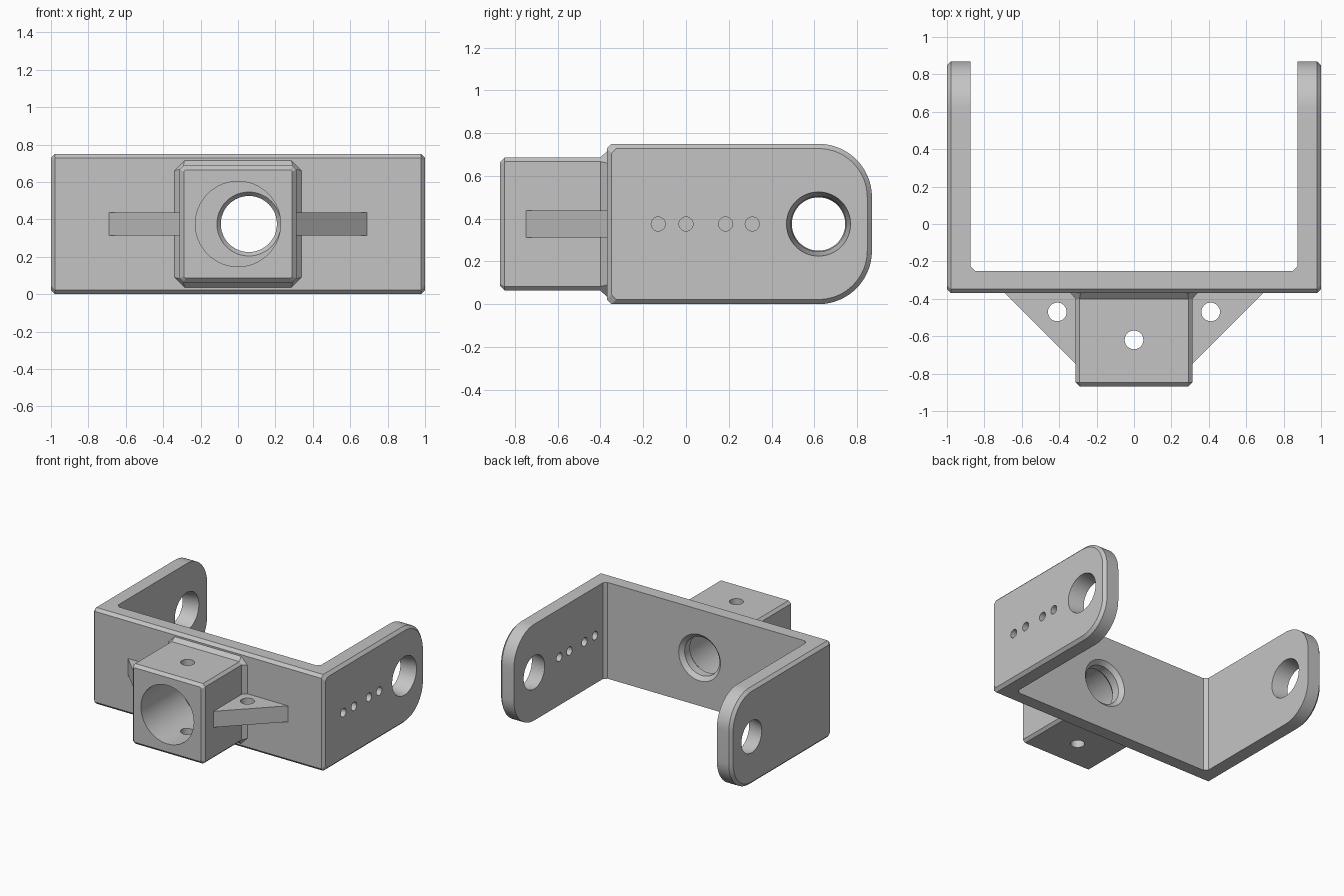
import bpy, bmesh
from math import sin, cos, pi, radians
from mathutils import Vector

cube = bpy.data.objects.get("Cube")
if cube:
    bpy.data.objects.remove(cube, do_unlink=True)

metal = bpy.data.materials.new("plain grey")
metal.use_nodes = True
grey = (0.55, 0.55, 0.55, 1)
metal.diffuse_color = grey
metal.node_tree.nodes["Principled BSDF"].inputs["Base Color"].default_value = grey

MID = 0.375     # height of every hole axis
WALL = 0.125
CH = 0.022      # edge chamfer


def loft(name, rings):
    """Closed solid through matching rings of points."""
    bm = bmesh.new()
    loops = [[bm.verts.new(p) for p in ring] for ring in rings]
    n = len(loops[0])
    for a, b in zip(loops, loops[1:]):
        for i in range(n):
            j = (i + 1) % n
            bm.faces.new((a[i], a[j], b[j], b[i]))
    bm.faces.new(loops[0])
    bm.faces.new(loops[-1])
    bmesh.ops.recalc_face_normals(bm, faces=bm.faces)
    mesh = bpy.data.meshes.new(name)
    bm.to_mesh(mesh)
    bm.free()
    mesh.materials.append(metal)
    ob = bpy.data.objects.new(name, mesh)
    bpy.context.collection.objects.link(ob)
    return ob


def drill(axis, centre, stations, n=48):
    """Round cutter along an axis; stations are (position, radius)."""
    u, v = [k for k in range(3) if k != axis]
    rings = []
    for pos, r in stations:
        ring = []
        for i in range(n):
            p = Vector(centre)
            p[axis] = pos
            p[u] += r * cos(2 * pi * i / n)
            p[v] += r * sin(2 * pi * i / n)
            ring.append(p)
        rings.append(ring)
    return loft("cutter", rings)


def cut(ob, cutters):
    """Subtract the cutters, keep the result and delete the cutters."""
    for c in cutters:
        c.hide_render = True
        m = ob.modifiers.new("cut", 'BOOLEAN')
        m.operation = 'DIFFERENCE'
        m.solver = 'EXACT'
        m.object = c
    bpy.context.view_layer.update()
    dg = bpy.context.evaluated_depsgraph_get()
    mesh = bpy.data.meshes.new_from_object(ob.evaluated_get(dg))
    ob.modifiers.clear()
    ob.data = mesh
    for c in cutters:
        bpy.data.objects.remove(c, do_unlink=True)


def smooth(ob):
    bpy.ops.object.select_all(action='DESELECT')
    ob.select_set(True)
    bpy.context.view_layer.objects.active = ob
    bpy.ops.object.shade_smooth_by_angle(angle=radians(25))


# U-shaped frame: side outline with rounded arm ends, chamfered outside
def outline(x, inset):
    front, top, r = -0.37 + inset, 0.75 - inset, 0.25 - inset
    pts = [(front + CH, inset), (front, inset + CH), (front, top - CH), (front + CH, top)]
    steps = 16
    for cz, start in ((0.5, pi / 2), (0.25, 0)):
        for i in range(steps + 1):
            a = start - i * pi / 2 / steps
            pts.append((0.62 + r * cos(a), cz + r * sin(a)))
    return [Vector((x, y, z)) for y, z in pts]


frame = loft("frame", [outline(-1, CH), outline(CH - 1, 0),
                       outline(1 - CH, 0), outline(1, CH)])

# Space between the arms, with small inside corner chamfers
inner, back = 1 - WALL, -0.25
plan = [(-inner, 1), (-inner, back + 0.025), (0.025 - inner, back)]
plan += [(-x, y) for x, y in reversed(plan)]
pocket = loft("cutter", [[Vector((x, y, z)) for x, y in plan] for z in (-0.1, 0.9)])

# Tapered arm holes, small row in the left arm, chamfered hole in the web
arm = (0, 0.62, MID)
cutters = [
    pocket,
    drill(0, arm, [(0.86, 0.127), (1.0, 0.15), (1.05, 0.15)]),
    drill(0, arm, [(-1.05, 0.125), (-1.0, 0.125), (-0.875, 0.148), (-0.8, 0.148)]),
    drill(1, (0.058, 0, MID), [(-0.42, 0.171), (-0.37, 0.171), (-0.345, 0.15),
                               (-0.28, 0.15), (-0.25, 0.18), (-0.2, 0.18)]),
]
for y in (-0.13, 0, 0.185, 0.31):
    cutters.append(drill(0, (0, y, MID), [(0.8, 0.033), (1.1, 0.033)], 24))
cut(frame, cutters)
smooth(frame)


# Socket block: clipped square sections, flared where it meets the frame
def clipped(y, h, c):
    pts = [(h, h - c), (h - c, h)]
    ring = []
    for _ in range(4):
        ring += [Vector((x, y, MID + z)) for x, z in pts]
        pts = [(-z, x) for x, z in pts]
    return ring


socket = loft("socket_block", [clipped(-0.87, 0.29, 0.01), clipped(-0.848, 0.312, 0.02),
                               clipped(-0.4, 0.312, 0.02), clipped(-0.37, 0.34, 0.055),
                               clipped(-0.362, 0.34, 0.055)])
cut(socket, [drill(1, (0, 0, MID), [(-0.95, 0.228), (-0.3, 0.228)], 64),
             drill(2, (0, -0.62, 0), [(-0.1, 0.05), (0.9, 0.05)], 32)])
smooth(socket)

# Triangular gussets, one on each side of the socket
for side, name in ((1, "left_gusset"), (-1, "right_gusset")):
    tri = [(0.29, -0.36), (0.7, -0.36), (0.29, -0.77)]
    gusset = loft(name, [[Vector((side * x, y, MID + z)) for x, y in tri]
                         for z in (-WALL / 2, WALL / 2)])
    cut(gusset, [drill(2, (side * 0.41, -0.47, 0), [(0.2, 0.05), (0.6, 0.05)], 32)])
    smooth(gusset)
